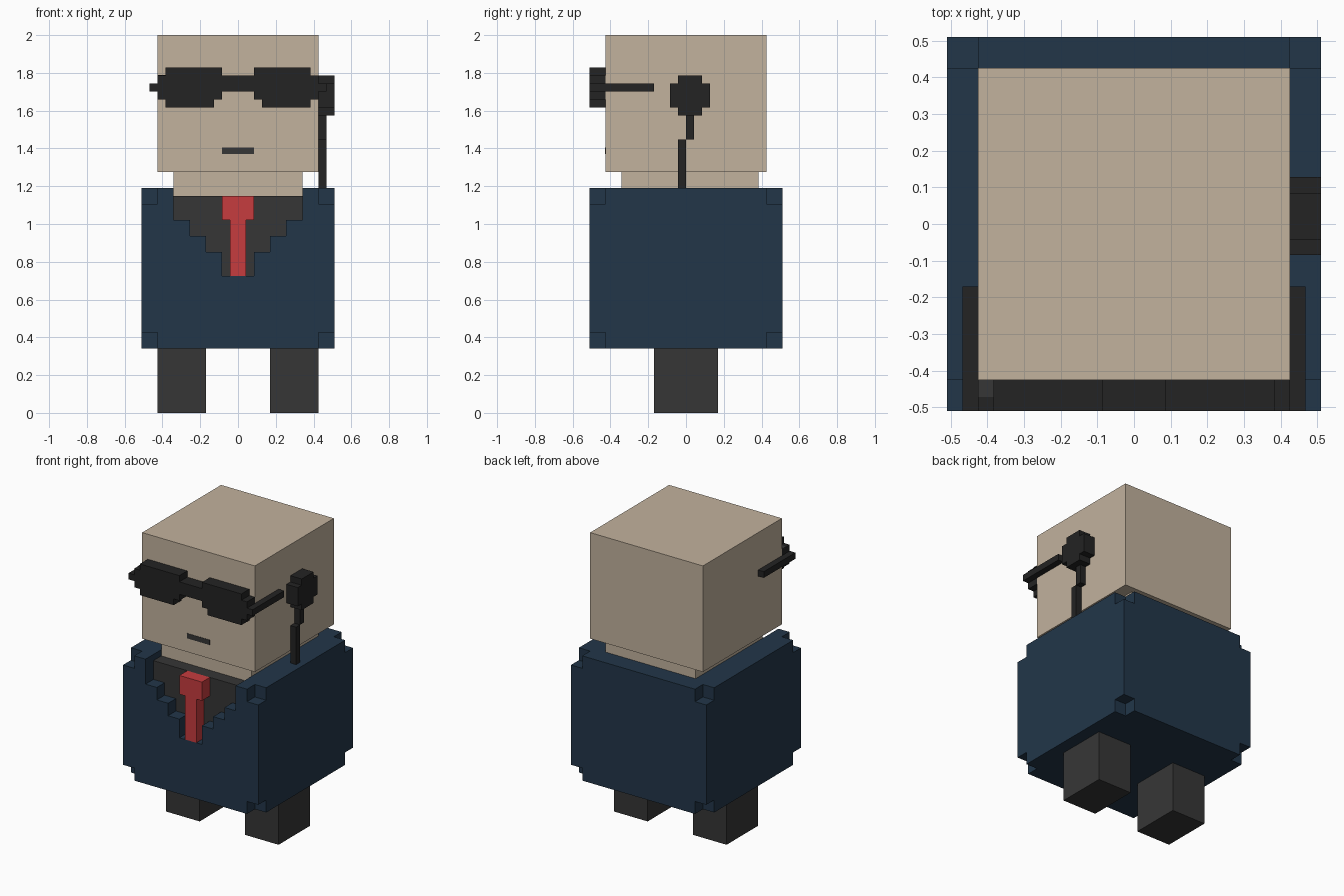
import bpy, bmesh

cube = bpy.data.objects.get("Cube")
if cube:
    bpy.data.objects.remove(cube, do_unlink=True)

U = 2 / 47  # one block; all sizes below are in blocks


def srgb(c):
    c /= 255
    return c / 12.92 if c <= 0.04045 else ((c + 0.055) / 1.055) ** 2.4


def material(name, r, g, b):
    col = (srgb(r), srgb(g), srgb(b), 1)
    m = bpy.data.materials.new(name)
    m.use_nodes = True
    m.diffuse_color = col
    bsdf = next(n for n in m.node_tree.nodes if n.type == 'BSDF_PRINCIPLED')
    bsdf.inputs["Base Color"].default_value = col
    return m


SKIN = material("skin", 194, 178, 157)
NAVY = material("navy_cloth", 34, 54, 73)
CHARCOAL = material("charcoal_cloth", 54, 54, 54)
BLACK = material("black_plastic", 35, 35, 35)
RED = material("red_tie", 198, 60, 62)


def add_prism(bm, outline, axis, lo, hi):
    """Extrude a 2D outline along axis 0 (outline is y,z) or axis 1 (outline is x,z)."""
    def point(a, z, d):
        return (d * U, a * U, z * U) if axis == 0 else (a * U, d * U, z * U)
    face = bm.faces.new([bm.verts.new(point(a, z, lo)) for a, z in outline])
    ext = bmesh.ops.extrude_face_region(bm, geom=[face])
    shift = [0, 0, 0]
    shift[axis] = (hi - lo) * U
    bmesh.ops.translate(bm, vec=shift,
                        verts=[v for v in ext["geom"] if isinstance(v, bmesh.types.BMVert)])


def add_box(bm, x0, x1, y0, y1, z0, z1):
    add_prism(bm, [(x0, z0), (x1, z0), (x1, z1), (x0, z1)], 1, y0, y1)


def finish(name, bm, mat):
    bmesh.ops.recalc_face_normals(bm, faces=bm.faces[:])
    me = bpy.data.meshes.new(name)
    bm.to_mesh(me)
    bm.free()
    me.materials.append(mat)
    ob = bpy.data.objects.new(name, me)
    bpy.context.collection.objects.link(ob)
    return ob


def box(name, mat, *dims):
    bm = bmesh.new()
    add_box(bm, *dims)
    return finish(name, bm, mat)


def prism(name, mat, outline, axis, lo, hi):
    bm = bmesh.new()
    add_prism(bm, outline, axis, lo, hi)
    return finish(name, bm, mat)


def cut(target, cutters):
    for c in cutters:
        c.hide_render = True
        mod = target.modifiers.new("cut", 'BOOLEAN')
        mod.operation, mod.solver, mod.object = 'DIFFERENCE', 'EXACT', c
    dg = bpy.context.evaluated_depsgraph_get()
    dg.update()
    me = bpy.data.meshes.new_from_object(target.evaluated_get(dg))
    target.modifiers.clear()
    target.data = me
    for c in cutters:
        bpy.data.objects.remove(c, do_unlink=True)


def neckline(top):
    """Stepped V outline, mirrored about the centre."""
    half = [(2, 17), (2, 20), (4, 20), (4, 22), (6, 22), (6, 24), (8, 24), (8, top)]
    return half + [(-x, z) for x, z in reversed(half)]


# Jacket: block with notched corners and a stepped V neck
jacket = box("jacket", NAVY, -12, 12, -12, 12, 8, 28)
bm = bmesh.new()
for sx in (-12, 12):
    for sy in (-12, 12):
        for sz in (8, 28):
            add_box(bm, sx - 2, sx + 2, sy - 2, sy + 2, sz - 2, sz + 2)
corners = finish("corner_cutter", bm, NAVY)
v_neck = prism("neckline_cutter", NAVY, neckline(31), 1, -14, -7.9)
cut(jacket, [corners, v_neck])

# Shirt and tie
prism("shirt", CHARCOAL, neckline(27), 1, -10, -7.9)
prism("tie", RED, [(-1, 17), (1, 17), (1, 24), (2, 24), (2, 27), (-2, 27), (-2, 24), (-1, 24)],
      1, -12, -10)

# Legs
for side, s in (("left", 1), ("right", -1)):
    x0, x1 = sorted((4 * s, 10 * s))
    box(side + "_leg", CHARCOAL, x0, x1, -4, 4, 0, 8)

# Head, neck and mouth
box("head", SKIN, -10, 10, -10, 10, 30, 47)
box("neck", SKIN, -8, 8, -8, 9, 26.5, 30)
box("mouth", CHARCOAL, -2, 2, -10.06, -9.9, 32.2, 33)

# Sunglasses: stepped lenses, bridge and temples
LENS = [(3, 38), (9, 38), (9, 39), (10, 39), (10, 42), (9, 42), (9, 43), (2, 43), (2, 39), (3, 39)]
for side, s in (("left", 1), ("right", -1)):
    prism(side + "_lens", BLACK, [(s * x, z) for x, z in LENS], 1, -12, -10)
    x0, x1 = sorted((10 * s, 11 * s))
    box(side + "_temple", BLACK, x0, x1, -12, -4, 40, 41)
box("glasses_bridge", BLACK, -2, 2, -12, -10, 40, 42)
box("hinge_plate", CHARCOAL, -10, -9, -11.1, -10, 41.9, 42.05)

# Earpiece with its stepped cable
prism("earpiece", BLACK, [(-1, 37), (2, 37), (2, 38), (3, 38), (3, 41), (2, 41), (2, 42),
                          (-1, 42), (-1, 41), (-2, 41), (-2, 38), (-1, 38)], 0, 10, 12)
box("earpiece_cable_upper", BLACK, 10, 11, 0, 1, 34, 37)
box("earpiece_cable_lower", BLACK, 10, 11, -1, 0, 28, 34)
